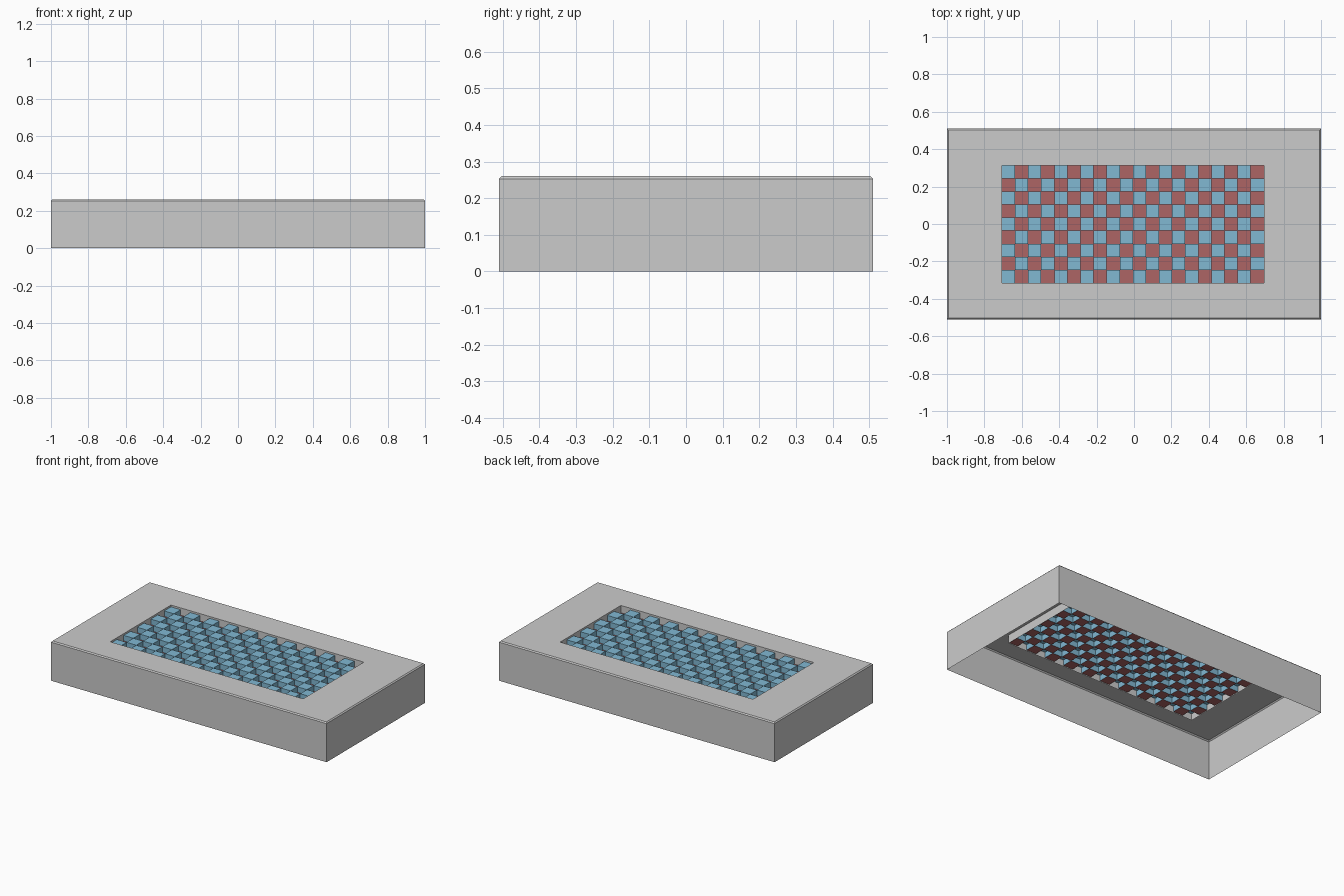
import bpy, bmesh

if "Cube" in bpy.data.objects:
    bpy.data.objects.remove(bpy.data.objects["Cube"])

COLS, ROWS, CELL = 20, 9, 0.07
X0, Y0 = -0.706, -0.316
X1, Y1 = X0 + COLS * CELL, Y0 + ROWS * CELL
TOP, BLUE_Z, RED_Z, WALL_Z = 0.26, 0.248, 0.212, 0.205


def make_object(name, bm, color=None):
    bmesh.ops.remove_doubles(bm, verts=bm.verts, dist=1e-5)
    mesh = bpy.data.meshes.new(name)
    bm.to_mesh(mesh)
    bm.free()
    obj = bpy.data.objects.new(name, mesh)
    bpy.context.collection.objects.link(obj)
    if color:
        mat = bpy.data.materials.new(name)
        mat.diffuse_color = color
        mat.use_nodes = True
        mat.node_tree.nodes["Principled BSDF"].inputs["Base Color"].default_value = mat.diffuse_color
        mesh.materials.append(mat)
    return obj


def quad(bm, *pts):
    bm.faces.new([bm.verts.new(p) for p in pts])


def ring(bm, xa, ya, xb, yb, z):
    return [bm.verts.new(p) for p in
            ((xa, ya, z), (xb, ya, z), (xb, yb, z), (xa, yb, z))]


# Casing: thin open-bottomed shell, chamfered rim, window and its inner walls
bm = bmesh.new()
c = 0.007
rings = [ring(bm, -1, -0.51, 1, 0.51, 0),
         ring(bm, -1, -0.51, 1, 0.51, TOP - 0.007),
         ring(bm, -1 + c, -0.51 + c, 1 - c, 0.51 - c, TOP),
         ring(bm, X0, Y0, X1, Y1, TOP),
         ring(bm, X0, Y0, X1, Y1, WALL_Z)]
for a, b in zip(rings, rings[1:]):
    for i in range(4):
        j = (i + 1) % 4
        bm.faces.new((a[i], a[j], b[j], b[i]))
make_object("casing", bm)

# Checkerboard: raised blue open-bottomed blocks between sunken red tiles
blue, red = bmesh.new(), bmesh.new()
for row in range(ROWS):
    for col in range(COLS):
        xa, ya = X0 + col * CELL, Y0 + row * CELL
        xb, yb = xa + CELL, ya + CELL
        corners = [(xa, ya), (xb, ya), (xb, yb), (xa, yb)]
        if (row + col) % 2:
            quad(red, *[(x, y, RED_Z) for x, y in corners])
            continue
        quad(blue, *[(x, y, BLUE_Z) for x, y in corners])
        at_edge = (row == 0, col == COLS - 1, row == ROWS - 1, col == 0)
        for i in range(4):
            if at_edge[i]:
                continue
            p, q = corners[i], corners[(i + 1) % 4]
            quad(blue, (*p, RED_Z), (*q, RED_Z), (*q, BLUE_Z), (*p, BLUE_Z))
make_object("raised_blocks", blue, (0.22, 0.48, 0.65, 1))
make_object("sunken_tiles", red, (0.42, 0.13, 0.13, 1))
